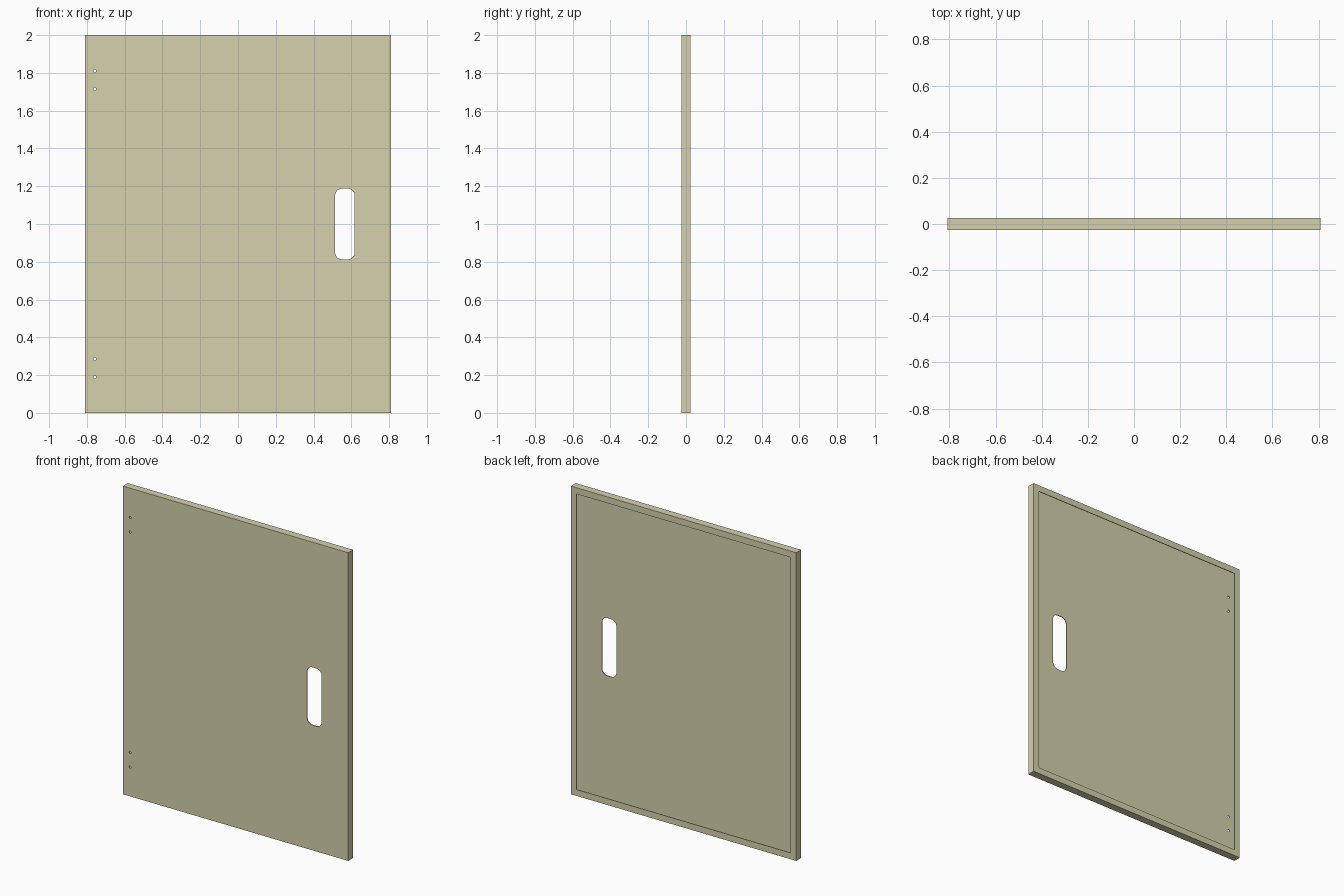
import bpy, bmesh, math

default = bpy.data.objects.get("Cube")
if default:
    bpy.data.objects.remove(default, do_unlink=True)

WIDTH, HEIGHT, DEPTH = 1.618, 2.0, 0.05
FLANGE, SHEET = 0.041, 0.005

paint = bpy.data.materials.new("khaki_paint")
paint.use_nodes = True
khaki = (0.67, 0.64, 0.42, 1)
paint.diffuse_color = khaki
paint.node_tree.nodes["Principled BSDF"].inputs["Base Color"].default_value = khaki


def prism(name, outline, y0, y1):
    """Extrude a closed (x, z) outline from y0 to y1."""
    bm = bmesh.new()
    face = bm.faces.new([bm.verts.new((x, y0, z)) for x, z in outline])
    grown = bmesh.ops.extrude_face_region(bm, geom=[face])["geom"]
    moved = [v for v in grown if isinstance(v, bmesh.types.BMVert)]
    bmesh.ops.translate(bm, verts=moved, vec=(0, y1 - y0, 0))
    bmesh.ops.recalc_face_normals(bm, faces=bm.faces)
    mesh = bpy.data.meshes.new(name)
    bm.to_mesh(mesh)
    bm.free()
    mesh.materials.append(paint)
    obj = bpy.data.objects.new(name, mesh)
    bpy.context.collection.objects.link(obj)
    return obj


def rounded(cx, cz, w, h, r, steps=8):
    """Rectangle outline with rounded corners."""
    points = []
    for i, (sx, sz) in enumerate([(1, 1), (-1, 1), (-1, -1), (1, -1)]):
        for k in range(steps + 1):
            a = math.pi / 2 * (i + k / steps)
            points.append((cx + sx * (w / 2 - r) + r * math.cos(a),
                           cz + sz * (h / 2 - r) + r * math.sin(a)))
    return points


def circle(cx, cz, r, sides=16):
    return [(cx + r * math.cos(math.tau * k / sides),
             cz + r * math.sin(math.tau * k / sides)) for k in range(sides)]


def inset_rectangle(margin):
    w, h = WIDTH / 2 - margin, HEIGHT / 2 - margin
    return [(sx * w, HEIGHT / 2 + sz * h)
            for sx, sz in [(1, 1), (-1, 1), (-1, -1), (1, -1)]]


# Folded sheet door: front skin, four sides and a return flange at the back
FRONT, BACK = -DEPTH / 2, DEPTH / 2
door = prism("door_panel", inset_rectangle(0), FRONT, BACK)

# Hollow inside, flange opening, hand slot and hinge screw holes
cutters = [
    prism("hollow", inset_rectangle(SHEET), FRONT + SHEET, BACK - SHEET),
    prism("flange_opening", inset_rectangle(FLANGE), 0, DEPTH),
    prism("hand_slot", rounded(0.566, 1.0, 0.104, 0.375, 0.038), -DEPTH, 0),
]
for side in (-1, 1):
    for offset in (0.715, 0.81):
        cutters.append(prism("screw_hole", circle(-0.758, 1 + side * offset, 0.0075),
                             -DEPTH, 0))

bpy.context.view_layer.objects.active = door
for cutter in cutters:
    cut = door.modifiers.new(cutter.name, "BOOLEAN")
    cut.operation = "DIFFERENCE"
    cut.solver = "EXACT"
    cut.object = cutter
    bpy.ops.object.modifier_apply(modifier=cut.name)
    bpy.data.objects.remove(cutter, do_unlink=True)

# Smooth the rounded cuts, keep the folded edges crisp
bpy.ops.object.select_all(action="DESELECT")
door.select_set(True)
bpy.ops.object.shade_smooth_by_angle(angle=math.radians(30))
